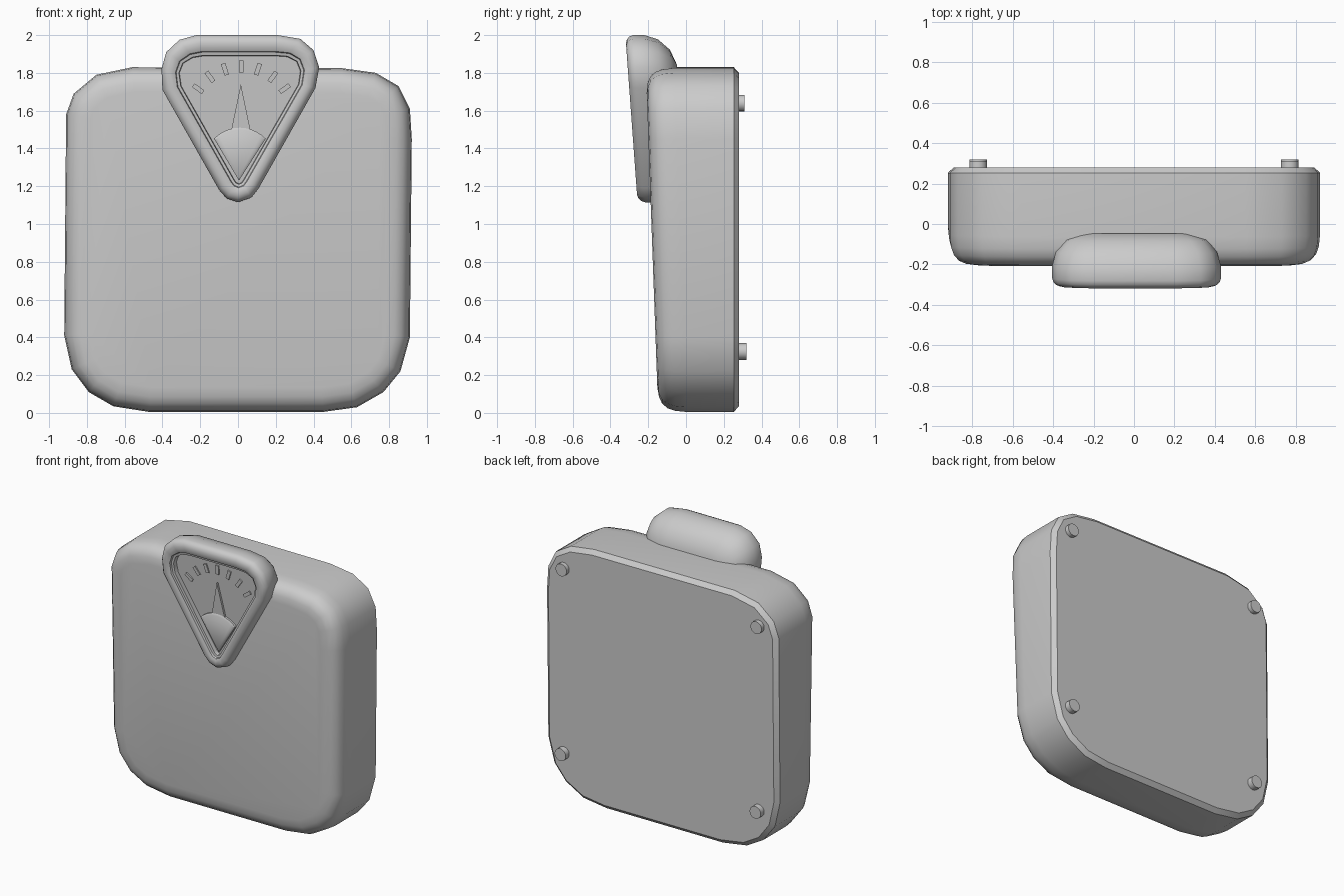
import bpy, bmesh, math
from mathutils import Vector

if "Cube" in bpy.data.objects:
    bpy.data.objects.remove(bpy.data.objects["Cube"])


def loft(name, rings, smooth=True):
    """Skin a list of matching rings and cap both ends."""
    bm = bmesh.new()
    loops = [[bm.verts.new(p) for p in r] for r in rings]
    n = len(rings[0])
    for a, b in zip(loops, loops[1:]):
        for i in range(n):
            j = (i + 1) % n
            bm.faces.new((a[i], a[j], b[j], b[i]))
    bm.faces.new(loops[0])
    bm.faces.new(loops[-1])
    bmesh.ops.recalc_face_normals(bm, faces=bm.faces)
    me = bpy.data.meshes.new(name)
    bm.to_mesh(me)
    bm.free()
    ob = bpy.data.objects.new(name, me)
    bpy.context.collection.objects.link(ob)
    bpy.ops.object.select_all(action='DESELECT')
    ob.select_set(True)
    bpy.context.view_layer.objects.active = ob
    if smooth:
        bpy.ops.object.shade_smooth_by_angle(angle=math.radians(40))
    return ob


def inset(pts, d):
    """Shrink a clockwise outline by distance d."""
    out = []
    for i, p in enumerate(pts):
        p = Vector(p)
        a = (p - Vector(pts[i - 1])).normalized()
        b = (Vector(pts[(i + 1) % len(pts)]) - p).normalized()
        n1, n2 = Vector((a.y, -a.x)), Vector((b.y, -b.x))
        out.append(p + (n1 + n2) / (1 + n1.dot(n2)) * d)
    return out


def body_front(z):
    return -0.147 - 0.036 * z


def dial_front(z):
    return -0.175 - 0.073 * z


def ring(pts, front, depth):
    return [(x, front(z) + depth, z) for x, z in pts]


# Platform body: rounded square with a sloping front and chamfered back
body = [(-0.91, 1.58), (-0.87, 1.69), (-0.75, 1.79), (-0.56, 1.83), (0.55, 1.825),
        (0.73, 1.80), (0.85, 1.73), (0.91, 1.61), (0.92, 1.45), (0.91, 0.40),
        (0.86, 0.22), (0.77, 0.11), (0.63, 0.03), (0.45, 0.005), (-0.47, 0.005),
        (-0.66, 0.035), (-0.79, 0.11), (-0.88, 0.23), (-0.92, 0.41)]
rings = [[(x, y, z) for x, z in inset(body, d)] for y, d in ((0.28, 0.03), (0.253, 0))]
rings += [ring(inset(body, d), body_front, y) for y, d in
          ((0.15, 0), (0.09, 0.006), (0.05, 0.02), (0.022, 0.045), (0.007, 0.08), (0, 0.13))]
loft("platform_body", rings)

# Dial housing: rounded triangle with a recessed face
outer = [(-0.22, 2.0), (0.21, 2.0), (0.33, 1.98), (0.40, 1.92), (0.43, 1.83), (0.41, 1.72),
         (0.11, 1.19), (0.07, 1.14), (0.0, 1.115), (-0.06, 1.135), (-0.10, 1.18),
         (-0.40, 1.71), (-0.405, 1.82), (-0.38, 1.91), (-0.31, 1.975)]
inner = [(-0.18, 1.89), (0.19, 1.89), (0.26, 1.885), (0.31, 1.86), (0.33, 1.81), (0.32, 1.74),
         (0.03, 1.235), (0.02, 1.22), (0.005, 1.213), (-0.01, 1.22), (-0.02, 1.235),
         (-0.30, 1.73), (-0.31, 1.80), (-0.29, 1.85), (-0.24, 1.88)]
mid = Vector((0, 1.65))


def blend(t, s=1.0):
    return [mid + (Vector(a).lerp(Vector(b), t) - mid) * s for a, b in zip(outer, inner)]


section = [(1, 0.055), (0.97, 0.025), (0.82, 0.022), (0.78, 0.008), (0.62, 0.001), (0.38, 0),
           (0.2, 0.007), (0.07, 0.02), (0, 0.04), (0, 0.10), (0.2, 0.17), (0.7, 0.23)]
rings = [ring(blend(t), dial_front, d) for t, d in section]
rings.append(ring(blend(1, 0.8), dial_front, 0.262))
loft("dial_housing", rings)

# Hub sector at the bottom of the dial
hub = [(0.01 + 0.19 * math.sin(a), 1.32 + 0.19 * math.cos(a))
       for a in [math.radians(-46 + 92 * i / 10) for i in range(11)]] + [(0.005, 1.23)]
loft("dial_hub", [ring(hub, dial_front, 0.058), ring(hub, dial_front, 0.040),
                  ring(inset(hub, 0.012), dial_front, 0.032)])

# Needle
needle = [(-0.035, 1.50), (0.015, 1.74), (0.065, 1.50)]
loft("needle", [ring(needle, dial_front, 0.058), ring(needle, dial_front, 0.040)], False)

# Tick marks fanned around the dial
for i, deg in enumerate((-54, -36, -18, 0, 18, 36, 54)):
    a = math.radians(deg)
    u, v = Vector((math.sin(a), math.cos(a))), Vector((math.cos(a), -math.sin(a)))
    c = Vector((0.018, 1.55)) + u * 0.283
    tick = [c + u * h + v * w for h, w in ((-0.032, -0.012), (0.032, -0.012),
                                           (0.032, 0.012), (-0.032, 0.012))]
    loft(f"tick_{i + 1}", [ring(tick, dial_front, 0.058), ring(tick, dial_front, 0.046)], False)

# Feet on the back
for x in (-0.77, 0.77):
    for z, y in ((0.325, 0.32), (1.64, 0.31)):
        circle = [(x + 0.044 * math.cos(k * math.pi / 8), z + 0.044 * math.sin(k * math.pi / 8))
                  for k in range(16)]
        side = "left" if x < 0 else "right"
        level = "lower" if z < 1 else "upper"
        loft(f"foot_{level}_{side}", [[(px, q, pz) for px, pz in circle] for q in (0.27, y)])
